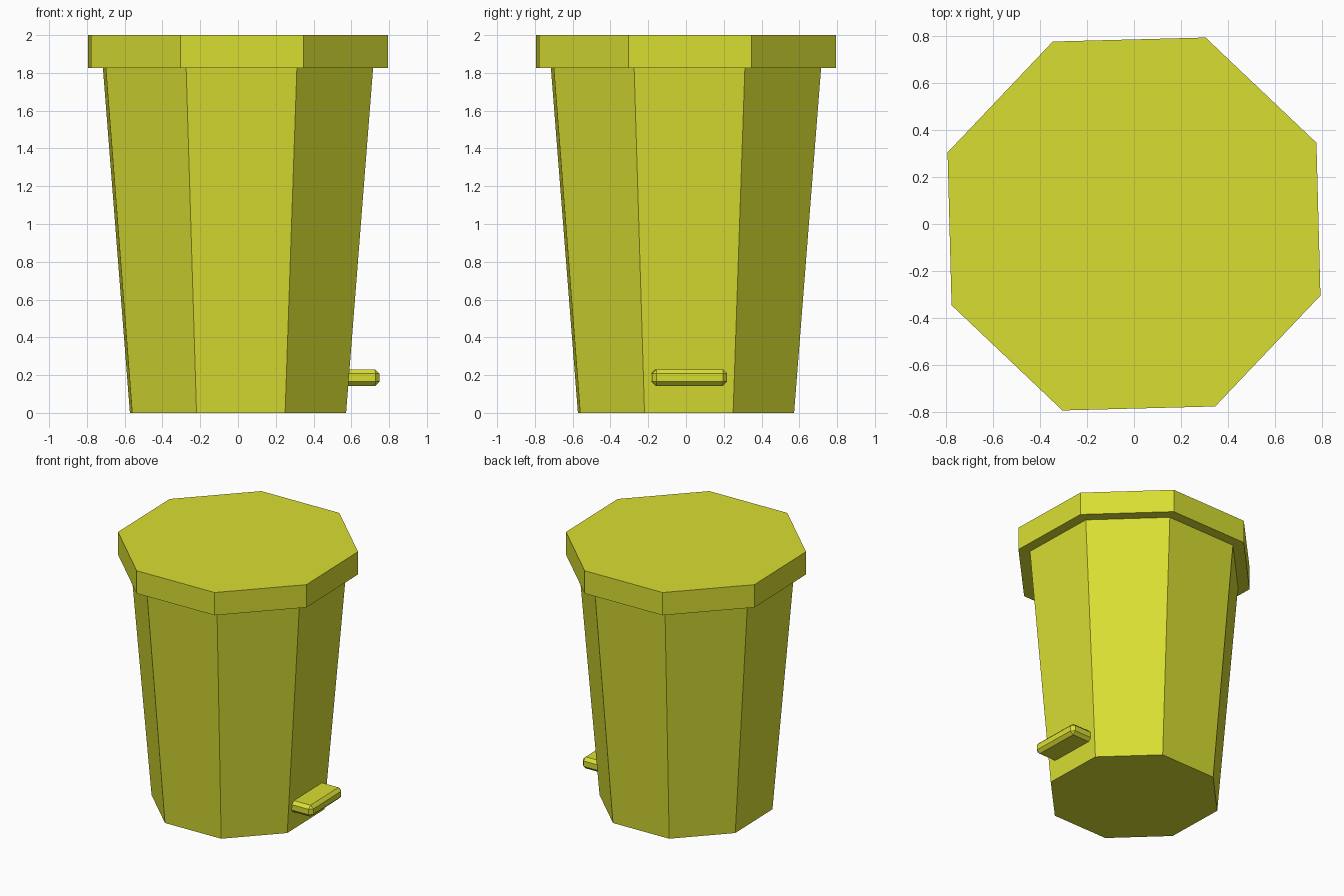
import bpy, bmesh, math
from mathutils import Matrix

if "Cube" in bpy.data.objects:
    bpy.data.objects.remove(bpy.data.objects["Cube"])

TURN = math.radians(1.5)   # the whole bin is turned slightly about z
SIDES = 8

mat = bpy.data.materials.new("yellow_green_plastic")
mat.diffuse_color = (0.69, 0.73, 0.032, 1.0)
mat.use_nodes = True
mat.node_tree.nodes["Principled BSDF"].inputs["Base Color"].default_value = mat.diffuse_color


def add_object(name, bm):
    bmesh.ops.recalc_face_normals(bm, faces=bm.faces[:])
    mesh = bpy.data.meshes.new(name)
    bm.to_mesh(mesh)
    bm.free()
    mesh.materials.append(mat)
    obj = bpy.data.objects.new(name, mesh)
    bpy.context.collection.objects.link(obj)
    return obj


def octagon_prism(name, z0, r0, z1, r1):
    """Closed eight-sided prism or taper between two heights."""
    bm = bmesh.new()
    rings = []
    for z, r in ((z0, r0), (z1, r1)):
        ring = []
        for i in range(SIDES):
            a = TURN + (i + 0.5) * math.tau / SIDES
            ring.append(bm.verts.new((r * math.cos(a), r * math.sin(a), z)))
        rings.append(ring)
    low, high = rings
    for i in range(SIDES):
        j = (i + 1) % SIDES
        bm.faces.new((low[i], low[j], high[j], high[i]))
    bm.faces.new(low[::-1])
    bm.faces.new(high)
    return add_object(name, bm)


# Tapered bin body and overhanging lid
octagon_prism("bin_body", 0.0, 0.613, 1.825, 0.766)
octagon_prism("bin_lid", 1.825, 0.851, 2.0, 0.851)

# Foot pedal: chamfered bar standing out of the right side
x0, x1, half_y, z0, z1 = 0.50, 0.745, 0.199, 0.143, 0.231
bm = bmesh.new()
bmesh.ops.create_cube(bm, size=1.0)
bmesh.ops.scale(bm, vec=(x1 - x0, 2 * half_y, z1 - z0), verts=bm.verts[:])
bmesh.ops.bevel(bm, geom=bm.edges[:], offset=0.023, segments=1,
                profile=0.5, affect='EDGES')
bmesh.ops.translate(bm, vec=((x0 + x1) / 2, 0, (z0 + z1) / 2), verts=bm.verts[:])
bmesh.ops.transform(bm, matrix=Matrix.Rotation(TURN, 4, 'Z'), verts=bm.verts[:])
add_object("foot_pedal", bm)
